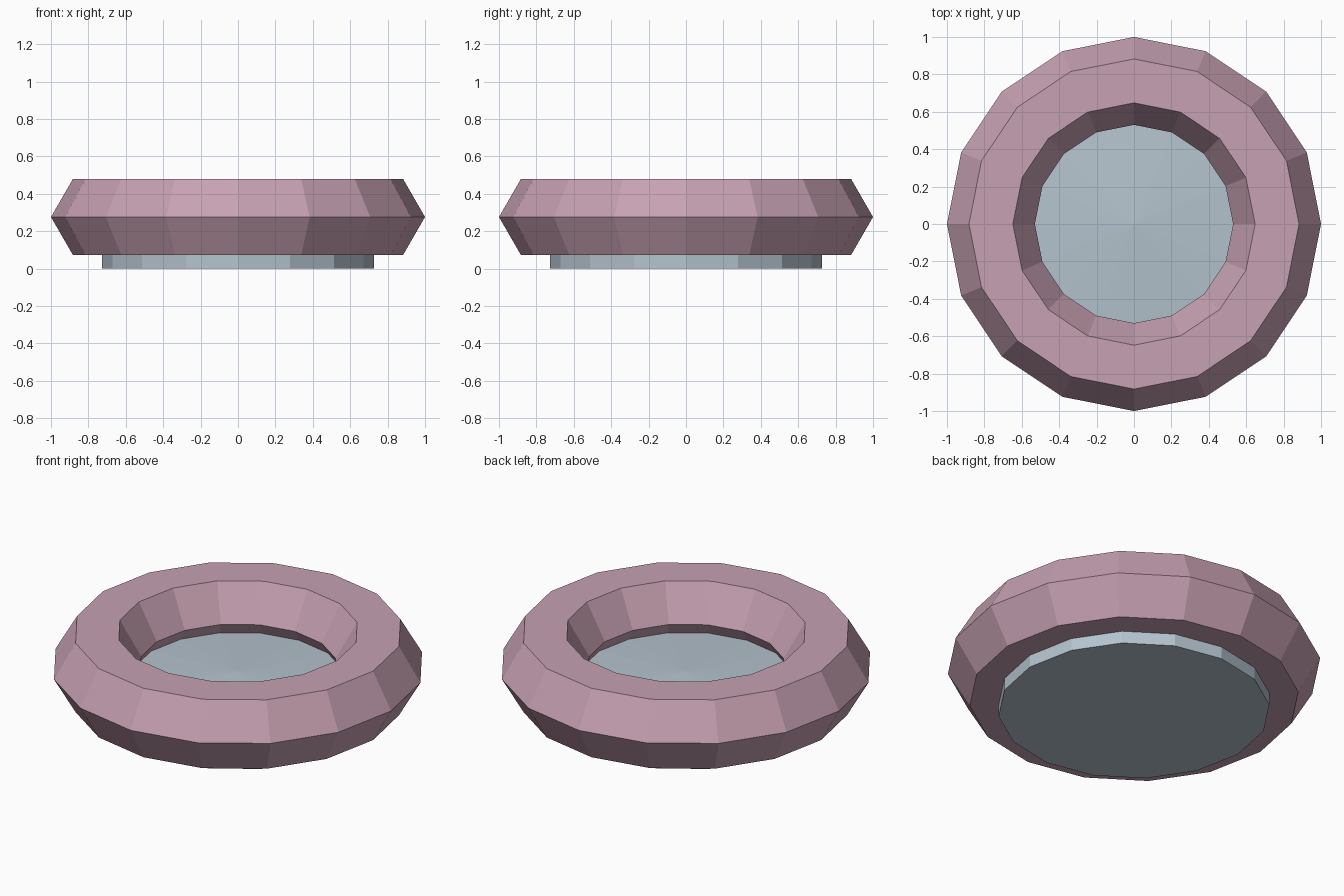
import bpy
import math

SIDES = 16

default = bpy.data.objects.get("Cube")
if default:
    bpy.data.objects.remove(default, do_unlink=True)


def make_material(name, rgb):
    mat = bpy.data.materials.new(name)
    mat.use_nodes = True
    color = (*rgb, 1.0)
    mat.diffuse_color = color
    bsdf = next(n for n in mat.node_tree.nodes if n.type == "BSDF_PRINCIPLED")
    bsdf.inputs["Base Color"].default_value = color
    return mat


def finish(name, mat):
    obj = bpy.context.object
    obj.name = obj.data.name = name
    obj.data.materials.append(mat)
    bpy.ops.object.shade_flat()
    return obj


pink = make_material("dusty pink", (0.57, 0.355, 0.445))
grey = make_material("pale blue grey", (0.46, 0.55, 0.615))

# Six-sided ring standing on the disc
bpy.ops.mesh.primitive_torus_add(
    major_segments=SIDES, minor_segments=6,
    major_radius=0.765, minor_radius=0.235, location=(0, 0, 0.276))
finish("ring", pink)

# Base disc, its top rising slightly to a point in the middle
BASE_HEIGHT, RISE = 0.2, 0.04
bpy.ops.mesh.primitive_cylinder_add(
    vertices=SIDES, radius=0.727, depth=BASE_HEIGHT,
    end_fill_type="TRIFAN", location=(0, 0, BASE_HEIGHT / 2))
disc = finish("base_disc", grey)
for v in disc.data.vertices:
    if math.hypot(v.co.x, v.co.y) < 0.01 and v.co.z > 0:
        v.co.z += RISE
